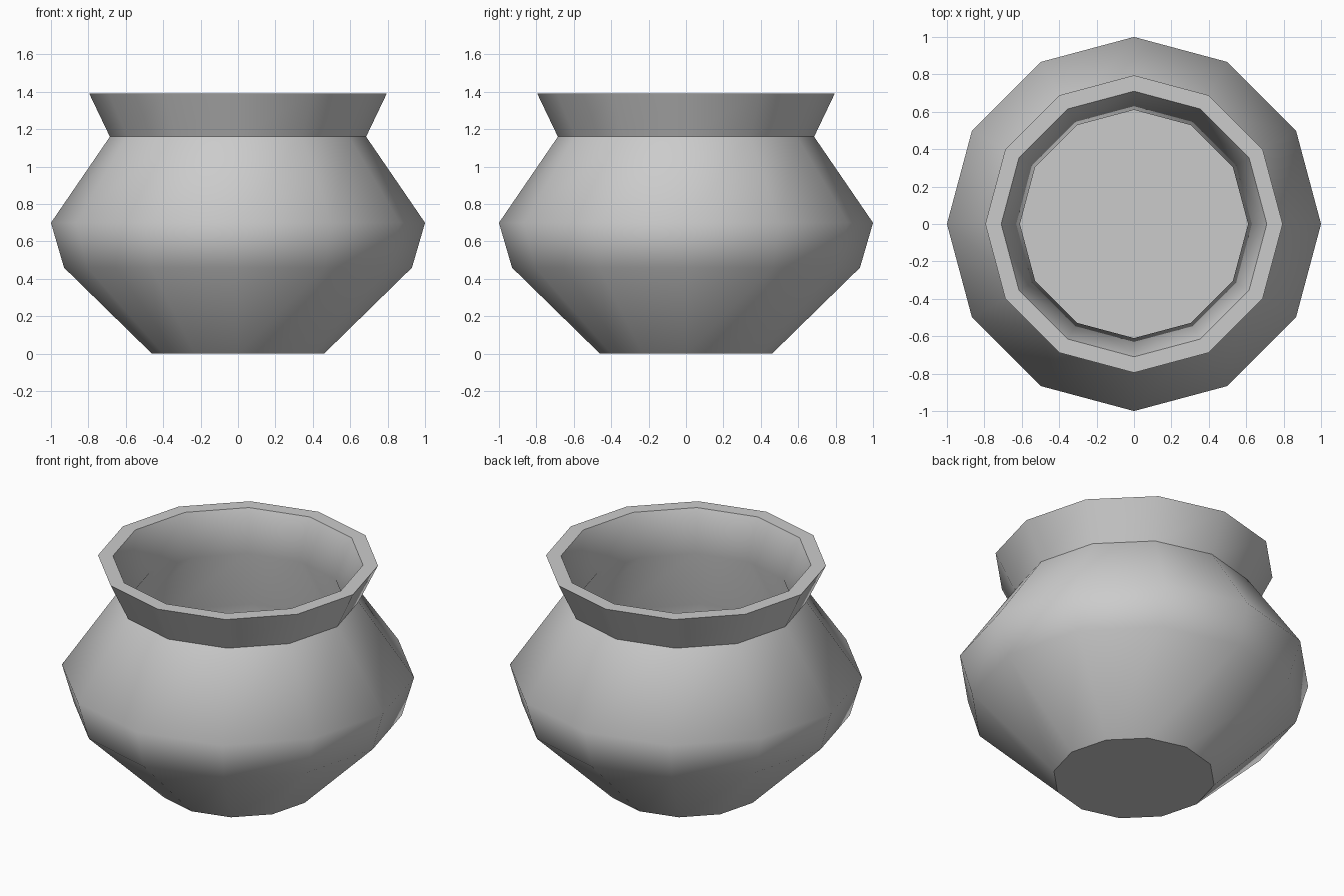
import bpy
import bmesh
from math import cos, sin, tau

cube = bpy.data.objects.get("Cube")
if cube:
    bpy.data.objects.remove(cube, do_unlink=True)

SIDES = 12

clay = bpy.data.materials.new("grey clay")
clay.use_nodes = True
colour = (0.6, 0.6, 0.6, 1)
clay.diffuse_color = colour
clay.node_tree.nodes["Principled BSDF"].inputs["Base Color"].default_value = colour

# Radius, height and whether the ring is a hard edge, from foot over rim to inner floor
profile = [
    (0.46, 0.0, True),     # foot
    (0.93, 0.46, False),   # lower belly
    (1.0, 0.70, False),    # widest belly
    (0.685, 1.16, True),   # neck
    (0.795, 1.39, True),   # outer lip
    (0.71, 1.39, True),    # inner lip
    (0.61, 1.15, False),   # inner neck
    (0.90, 0.70, False),   # inner belly
    (0.84, 0.46, True),    # inner floor
]

bm = bmesh.new()
rings = [[bm.verts.new((r * cos(tau * i / SIDES), r * sin(tau * i / SIDES), z))
          for i in range(SIDES)] for r, z, _ in profile]

# Walls between neighbouring rings
for low, high in zip(rings, rings[1:]):
    for i in range(SIDES):
        j = (i + 1) % SIDES
        bm.faces.new((low[i], low[j], high[j], high[i]))

# Closed foot and flat inner floor
bm.faces.new(rings[0][::-1])
bm.faces.new(rings[-1])
bmesh.ops.recalc_face_normals(bm, faces=bm.faces)

for face in bm.faces:
    face.smooth = True
for ring, (_, _, hard) in zip(rings, profile):
    for i in range(SIDES):
        bm.edges.get((ring[i], ring[(i + 1) % SIDES])).smooth = not hard

mesh = bpy.data.meshes.new("pot")
bm.to_mesh(mesh)
bm.free()
mesh.materials.append(clay)
pot = bpy.data.objects.new("pot", mesh)
bpy.context.collection.objects.link(pot)
